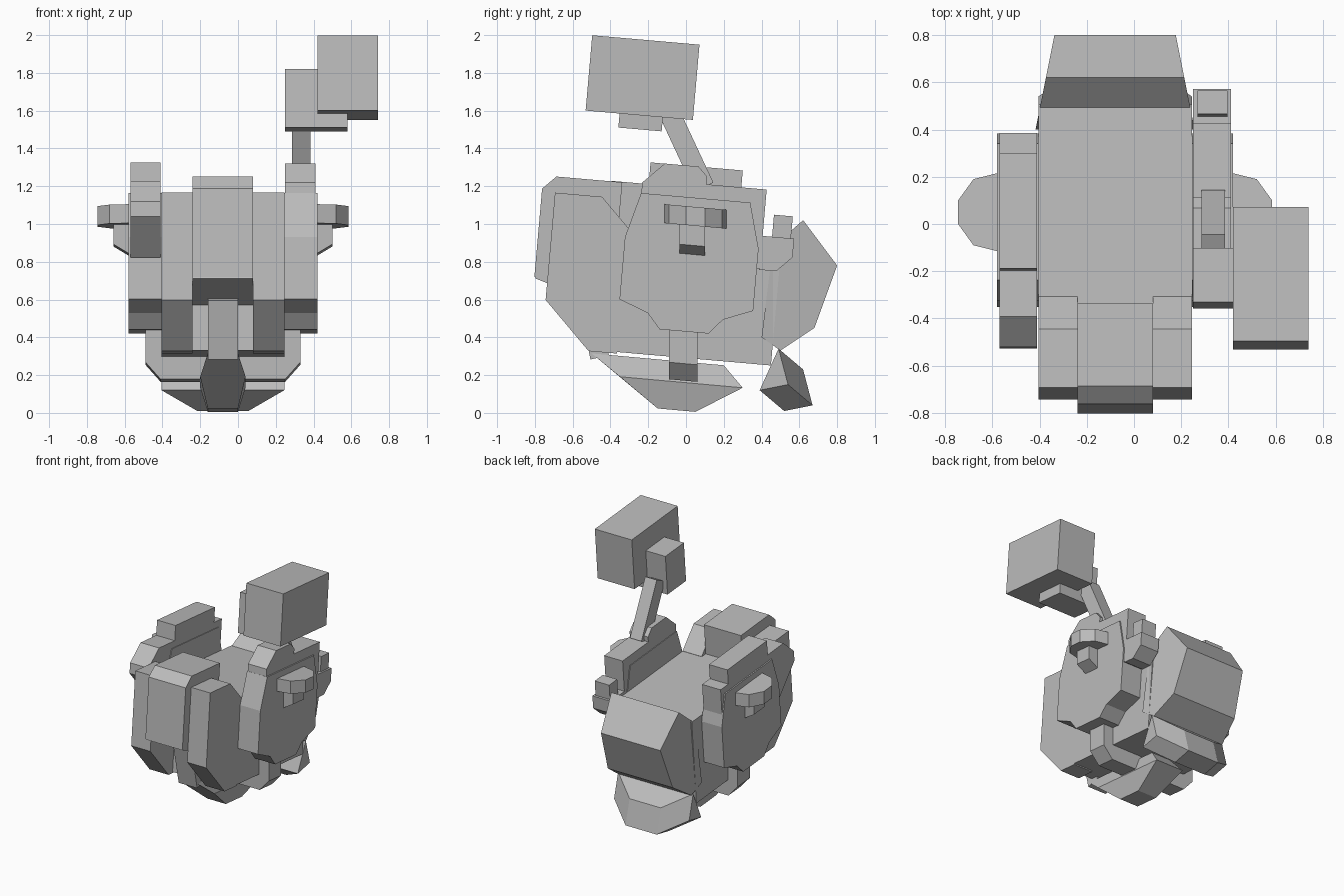
import bpy
import bmesh
from math import radians
from mathutils import Matrix, Vector

if "Cube" in bpy.data.objects:
    bpy.data.objects.remove(bpy.data.objects["Cube"], do_unlink=True)

LEAN = -5          # most parts lean by this many degrees, lower at the back
SLOPE = 0.09       # the same lean as a drop per unit of depth
MIDDLE = -0.08     # symmetry plane of the body

grey = bpy.data.materials.new("Plain grey")
grey.use_nodes = True
grey.diffuse_color = (0.5, 0.5, 0.5, 1)
grey.node_tree.nodes["Principled BSDF"].inputs["Base Color"].default_value = grey.diffuse_color


def finish(bm, name):
    bmesh.ops.recalc_face_normals(bm, faces=bm.faces)
    mesh = bpy.data.meshes.new(name)
    bm.to_mesh(mesh)
    bm.free()
    mesh.materials.append(grey)
    part = bpy.data.objects.new(name, mesh)
    bpy.context.collection.objects.link(part)
    return part


def prism(name, outline, span):
    """Extrude a side outline of (y, z) points across a span of x."""
    bm = bmesh.new()
    near, far = [[bm.verts.new((x, y, z)) for y, z in outline] for x in span]
    bm.faces.new(near)
    bm.faces.new(far)
    for i in range(len(outline)):
        bm.faces.new((near[i - 1], near[i], far[i], far[i - 1]))
    return finish(bm, name)


def hull(name, points):
    """Faceted convex part around a set of points."""
    bm = bmesh.new()
    for point in points:
        bm.verts.new(point)
    bmesh.ops.convex_hull(bm, input=bm.verts)
    bmesh.ops.dissolve_limit(bm, angle_limit=radians(1), verts=bm.verts, edges=bm.edges)
    return finish(bm, name)


def leaning(points, centre, angle=LEAN):
    turn = Matrix.Rotation(radians(angle), 2)
    return [turn @ Vector(p) + Vector(centre) for p in points]


def block(name, span, centre, depth, height, angle=LEAN, **cuts):
    """Leaning box; each cut names a corner of its side outline to chamfer."""
    corners = {}
    for label, y, z in (("front_bottom", -1, -1), ("back_bottom", 1, -1),
                        ("back_top", 1, 1), ("front_top", -1, 1)):
        corners[label] = Vector((y * depth, z * height)) / 2
    labels = list(corners)
    outline = []
    for i, label in enumerate(labels):
        corner = corners[label]
        if label in cuts:
            for other in (labels[i - 1], labels[(i + 1) % len(labels)]):
                toward = (corners[other] - corner).normalized()
                outline.append(corner + toward * cuts[label])
        else:
            outline.append(corner)
    return prism(name, leaning(outline, centre, angle), span)


def across(inner, outer, side=1):
    """Span of x measured outward from the symmetry plane."""
    return MIDDLE + side * inner, MIDDLE + side * outer


# Spans shared by several parts
body_half = 0.325
body_span = across(-body_half, body_half)
front_span = across(-0.16, 0.16)
left_span = across(0.33, 0.49, side=1)
right_span = across(0.33, 0.49, side=-1)

# Body with the thick front block and the post below it
block("body_core", body_span, centre=(0.02, 0.62), depth=0.92, height=0.66)
block("front_block", front_span, centre=(-0.57, 0.97), depth=0.42, height=0.54,
      front_top=0.07)
block("front_block_underside", front_span, centre=(-0.575, 0.73), depth=0.4,
      height=0.2, angle=-22)
block("front_post", across(-0.08, 0.08), centre=(-0.49, 0.45), depth=0.1,
      height=0.32, angle=12)

# Rear block, narrowing toward the back
tail_outline = [(0.46, 0.88), (0.62, 1.02), (0.8, 0.78), (0.68, 0.45), (0.5, 0.33), (0.4, 0.4)]
tail_block = prism("tail_block", tail_outline, (-1, 1))
for vertex in tail_block.data.vertices:
    half = body_half - (vertex.co.y - 0.46) / 5
    vertex.co.x = MIDDLE + half * vertex.co.x

# Rear foot: a wide section carried back and down to a narrow tip
foot_points = []
for y, z in ((0.39, 0.12), (0.54, 0.15), (0.49, 0.34)):
    for side in (-1, 1):
        foot_points.append((MIDDLE + side * body_half, y, z))
        foot_points.append((MIDDLE + side * 0.135, y + 0.13, z - 0.11))
hull("rear_foot", foot_points)

# Keel in three tiers under the body
keel_points = []
for front, back, height, half in ((-0.5, 0.2, 0.27, 0.08),
                                  (-0.35, 0.3, 0.16, 0.12),
                                  (-0.15, 0.05, 0.01, 0.08)):
    for y in (front, back):
        for side in (-1, 1):
            keel_points.append((MIDDLE + side * half, y, height - SLOPE * y))
hull("keel", keel_points)

# Strap around the belly
strap_points = []
for half, z in ((0.41, 0.45), (0.41, 0.26), (0.33, 0.17)):
    for side in (-1, 1):
        for y in (-0.09, 0.06):
            strap_points.append((MIDDLE + side * half, y, z - SLOPE * y))
hull("belly_strap", strap_points)

# Side plate outline: half depth at each height, mirrored front to back
plate_rows = ((0.29, 0.36), (0.355, 0.12), (0.355, -0.21), (0.2, -0.27), (0.13, -0.35))
plate_outline = [(y, z) for y, z in plate_rows]
plate_outline += [(-y, z) for y, z in reversed(plate_rows)]

# Cheeks, plates, discs and knobs on both sides
for label, side in (("left", 1), ("right", -1)):
    block(label + "_cheek", across(0.16, body_half, side), centre=(-0.53, 0.74),
          depth=0.4, height=0.82, front_bottom=0.25, back_top=0.15)
    prism(label + "_plate", leaning(plate_outline, (0.02, 0.78)),
          across(body_half, 0.5, side))

    disc_points = []
    for reach, half in ((0.48, 0.17), (0.6, 0.14), (0.665, 0.05)):
        for y in (0.05 - half, 0.05 + half):
            for z in (0.99, 1.09):
                disc_points.append((MIDDLE + side * reach, y, z - SLOPE * (y - 0.05)))
    hull(label + "_disc", disc_points)

    knob_points = []
    for reach, low in ((0.48, 0.83), (0.58, 0.89)):
        for y in (-0.035, 0.1):
            for z in (low, 1):
                knob_points.append((MIDDLE + side * reach, y, z - SLOPE * y))
    hull(label + "_knob", knob_points)

# Left cap with its ridge, rear bracket and stub
block("left_cap", left_span, centre=(0.1, 1), depth=0.62, height=0.42)
block("left_ridge", left_span, centre=(-0.06, 1.23), depth=0.34, height=0.17,
      front_top=0.11, back_top=0.05)
block("rear_bracket", left_span, centre=(0.48, 0.84), depth=0.17, height=0.18,
      back_bottom=0.08)
block("bracket_stub", across(0.35, 0.475), centre=(0.51, 0.98), depth=0.1, height=0.13)

# Right cap with a pointed front, and the raised block on it
block("right_cap", right_span, centre=(-0.08, 1), depth=0.9, height=0.4,
      front_bottom=0.2, front_top=0.12)
block("right_top_block", right_span, centre=(0.05, 1.23), depth=0.49, height=0.15)

# Raised arm carrying a small and a large box
block("arm", across(0.365, 0.465), centre=(0, 1.4), depth=0.11, height=0.45, angle=25)
block("small_box", across(0.33, 0.66), centre=(-0.23, 1.655), depth=0.23, height=0.31)
block("large_box", across(0.5, 0.82), centre=(-0.23, 1.775), depth=0.57, height=0.4)
